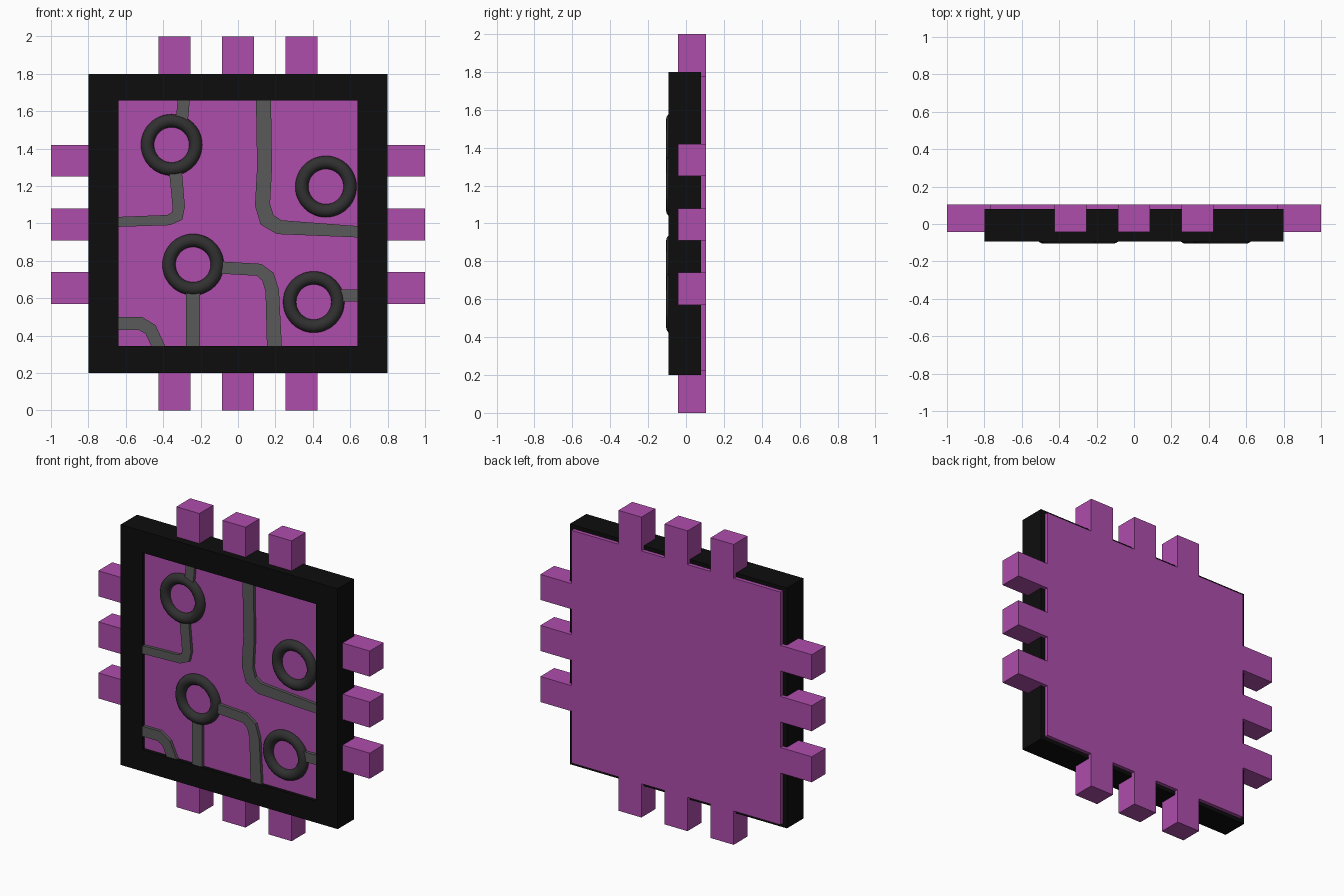
import bpy, bmesh, math
from mathutils import Vector

if "Cube" in bpy.data.objects:
    bpy.data.objects.remove(bpy.data.objects["Cube"])


def material(name, rgb):
    m = bpy.data.materials.new(name)
    m.diffuse_color = (*rgb, 1)
    m.use_nodes = True
    m.node_tree.nodes["Principled BSDF"].inputs["Base Color"].default_value = m.diffuse_color
    return m


PURPLE = material("purple", (0.42, 0.075, 0.41))
BLACK = material("black", (0.004, 0.004, 0.004))
CHARCOAL = material("charcoal", (0.03, 0.03, 0.03))
GREY = material("grey", (0.1, 0.1, 0.1))


def finish(bm, name, mat):
    bmesh.ops.recalc_face_normals(bm, faces=bm.faces)
    me = bpy.data.meshes.new(name)
    bm.to_mesh(me)
    bm.free()
    me.materials.append(mat)
    ob = bpy.data.objects.new(name, me)
    bpy.context.collection.objects.link(ob)
    return ob


def box(name, x0, x1, y0, y1, z0, z1, mat):
    bm = bmesh.new()
    bmesh.ops.create_cube(bm, size=1)
    for v in bm.verts:
        v.co = ((x0 + x1) / 2 + v.co.x * (x1 - x0),
                (y0 + y1) / 2 + v.co.y * (y1 - y0),
                (z0 + z1) / 2 + v.co.z * (z1 - z0))
    return finish(bm, name, mat)


def loft(name, sections, mat, closed=False):
    """Bridge four-sided cross-sections into a solid."""
    bm = bmesh.new()
    loops = [[bm.verts.new(p) for p in s] for s in sections]
    pairs = list(zip(loops, loops[1:]))
    if closed:
        pairs.append((loops[-1], loops[0]))
    for a, b in pairs:
        for i in range(4):
            j = (i + 1) % 4
            bm.faces.new((a[i], a[j], b[j], b[i]))
    if not closed:
        bm.faces.new(loops[0])
        bm.faces.new(loops[-1])
    return finish(bm, name, mat)


# Square frame with an open centre
FRONT, BACK = -0.093, 0.08
loft("frame", [[(sx * 0.8, FRONT, 1 + sz * 0.8), (sx * 0.64, FRONT, 1 + sz * 0.656),
                (sx * 0.64, BACK, 1 + sz * 0.656), (sx * 0.8, BACK, 1 + sz * 0.8)]
               for sx, sz in ((-1, -1), (1, -1), (1, 1), (-1, 1))], BLACK, closed=True)

# Board filling the frame and standing slightly proud at the back
PANEL = -0.07
box("board", -0.77, 0.77, PANEL, 0.105, 0.225, 1.775, PURPLE)

# Three contact pins on every side
for i in (-1, 0, 1):
    c, h = i * 0.34, 0.085
    for s, side in ((-1, "a"), (1, "b")):
        lo, hi = sorted((s * 0.76, s))
        box(f"side_pin_{side}{i + 2}", lo, hi, -0.042, 0.105, 1 + c - 0.005 - h, 1 + c - 0.005 + h, PURPLE)
        box(f"end_pin_{side}{i + 2}", c - h, c + h, -0.042, 0.105, 1 + lo, 1 + hi, PURPLE)

# Solder rings
for n, (x, z) in enumerate(((-0.355, 1.42), (0.47, 1.197), (-0.24, 0.78), (0.405, 0.58))):
    bpy.ops.mesh.primitive_torus_add(location=(x, -0.07, z), rotation=(math.pi / 2, 0, 0),
                                     major_radius=0.129, minor_radius=0.035,
                                     major_segments=48, minor_segments=16)
    ring = bpy.context.object
    ring.name = f"solder_ring_{n + 1}"
    ring.data.materials.append(CHARCOAL)
    bpy.ops.object.shade_smooth()


# Raised circuit tracks: centre-line points (x, z, width)
def track(name, pts):
    p = [Vector(q[:2]) for q in pts]
    sections = []
    for i, q in enumerate(pts):
        d0 = (p[i] - p[i - 1]).normalized() if i else None
        d1 = (p[i + 1] - p[i]).normalized() if i < len(p) - 1 else None
        t = ((d0 or d1) + (d1 or d0)).normalized()
        n = Vector((-t.y, t.x))
        k = q[2] / 2 / n.dot(Vector((-(d0 or d1).y, (d0 or d1).x)))
        a, b = p[i] + n * k, p[i] - n * k
        y0, y1 = -0.09, PANEL + 0.03
        sections.append([(a.x, y0, a.y), (b.x, y0, b.y), (b.x, y1, b.y), (a.x, y1, a.y)])
    loft(name, sections, GREY)


track("track_upper_left_top", [(-0.315, 1.53, .065), (-0.297, 1.58, .065), (-0.29, 1.67, .065)])
track("track_upper_left", [(-0.335, 1.29, .068), (-0.317, 1.09, .066), (-0.325, 1.04, .06),
                           (-0.37, 1.018, .055), (-0.65, 1.008, .053)])
track("track_upper_right", [(0.136, 1.67, .08), (0.142, 1.30, .08), (0.131, 1.10, .08),
                            (0.155, 1.02, .08), (0.22, 0.98, .075), (0.65, 0.955, .06)])
track("track_lower_middle", [(-0.24, 0.66, .075), (-0.24, 0.33, .075)])
track("track_lower_curve", [(-0.11, 0.765, .065), (0.112, 0.752, .065), (0.16, 0.715, .07),
                            (0.183, 0.64, .072), (0.195, 0.33, .08)])
track("track_corner", [(-0.65, 0.465, .068), (-0.52, 0.465, .068), (-0.467, 0.432, .068),
                       (-0.42, 0.33, .068)])
track("track_lower_right", [(0.53, 0.615, .065), (0.65, 0.615, .065)])
